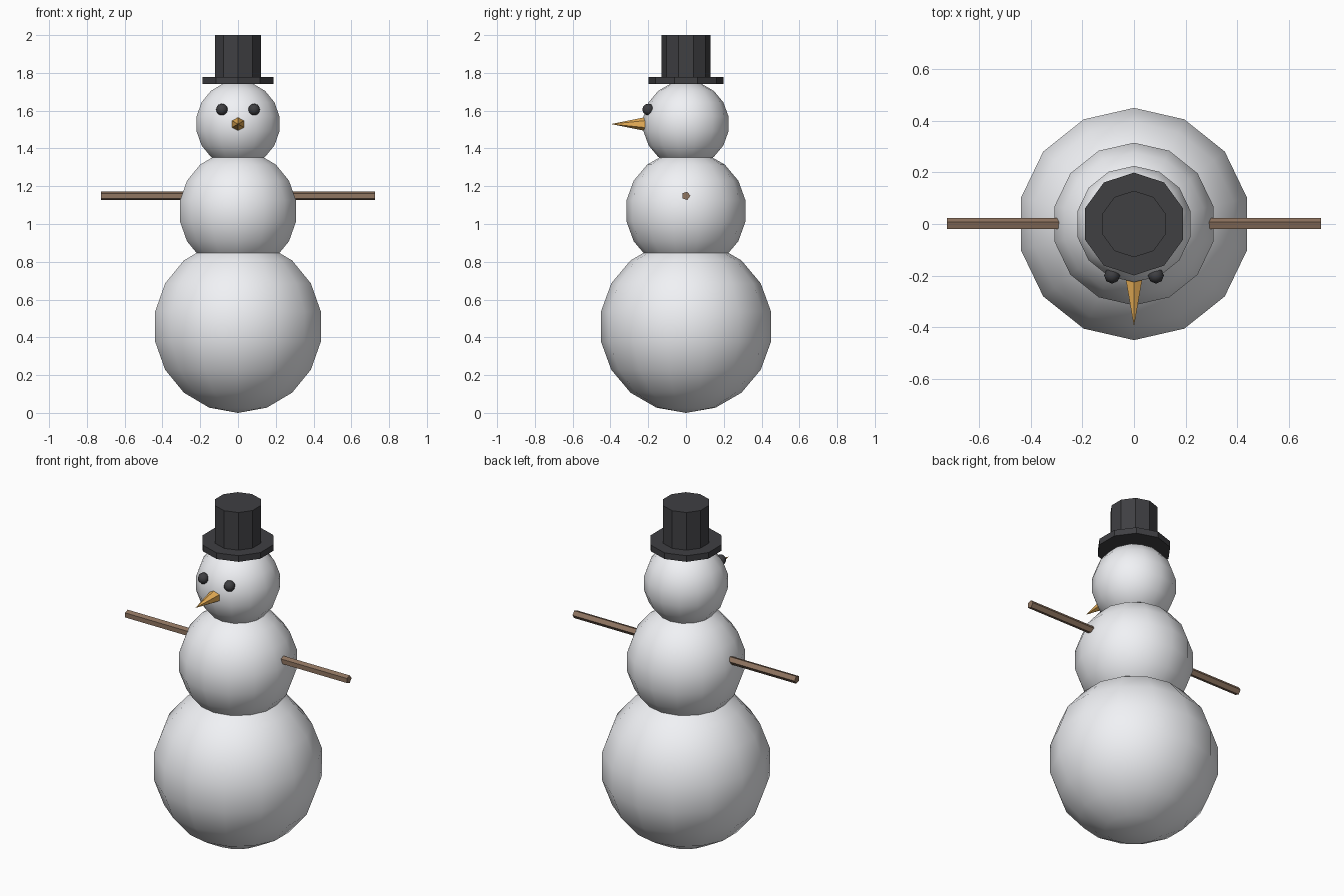
import bpy
import bmesh
from math import pi
from mathutils import Matrix

if "Cube" in bpy.data.objects:
    bpy.data.objects.remove(bpy.data.objects["Cube"])


def material(name, rgb):
    mat = bpy.data.materials.new(name)
    mat.diffuse_color = (*rgb, 1)
    mat.use_nodes = True
    mat.node_tree.nodes["Principled BSDF"].inputs["Base Color"].default_value = mat.diffuse_color
    return mat


SNOW = material("snow", (0.88, 0.89, 0.92))
BLACK = material("black", (0.05, 0.05, 0.055))
CARROT = material("carrot", (0.85, 0.45, 0.1))
WOOD = material("wood", (0.28, 0.18, 0.12))


def finish(name, bm, mat, matrix, smooth=False):
    mesh = bpy.data.meshes.new(name)
    bm.transform(matrix)
    for face in bm.faces:
        face.smooth = smooth
    bm.to_mesh(mesh)
    bm.free()
    mesh.materials.append(mat)
    obj = bpy.data.objects.new(name, mesh)
    bpy.context.collection.objects.link(obj)


def ball(name, loc, radius, segments, rings, mat):
    bm = bmesh.new()
    bmesh.ops.create_uvsphere(bm, u_segments=segments, v_segments=rings, radius=radius)
    finish(name, bm, mat, Matrix.Translation(loc), True)


def cone(name, loc, r1, r2, depth, sides, mat, rot=Matrix()):
    bm = bmesh.new()
    bmesh.ops.create_cone(bm, cap_ends=True, segments=sides,
                          radius1=r1, radius2=r2, depth=depth)
    bmesh.ops.remove_doubles(bm, verts=bm.verts, dist=1e-5)
    finish(name, bm, mat, Matrix.Translation(loc) @ rot)


# Three stacked snowballs
for name, z, radius in (("lower_body", 0.457, 0.457),
                        ("middle_body", 1.069, 0.32),
                        ("head", 1.53, 0.2285)):
    ball(name, (0, 0, z), radius, 14, 9, SNOW)

# Hat
cone("hat_brim", (0, 0, 1.76), 0.199, 0.199, 0.036, 10, BLACK)
cone("hat_crown", (0, 0, 1.885), 0.129, 0.129, 0.23, 10, BLACK)

# Nose, pointing forwards
cone("nose", (0, -0.306, 1.529), 0.0366, 0, 0.183, 6, CARROT, Matrix.Rotation(pi / 2, 4, 'X'))

# Eyes and stick arms on both sides
for side, label in ((-1, "left"), (1, "right")):
    ball(f"{label}_eye", (side * 0.085, -0.2, 1.606), 0.031, 8, 6, BLACK)
    cone(f"{label}_arm", (side * 0.4955, 0, 1.149), 0.023, 0.023, 0.457, 5, WOOD,
         Matrix.Rotation(side * pi / 2, 4, 'Y'))
